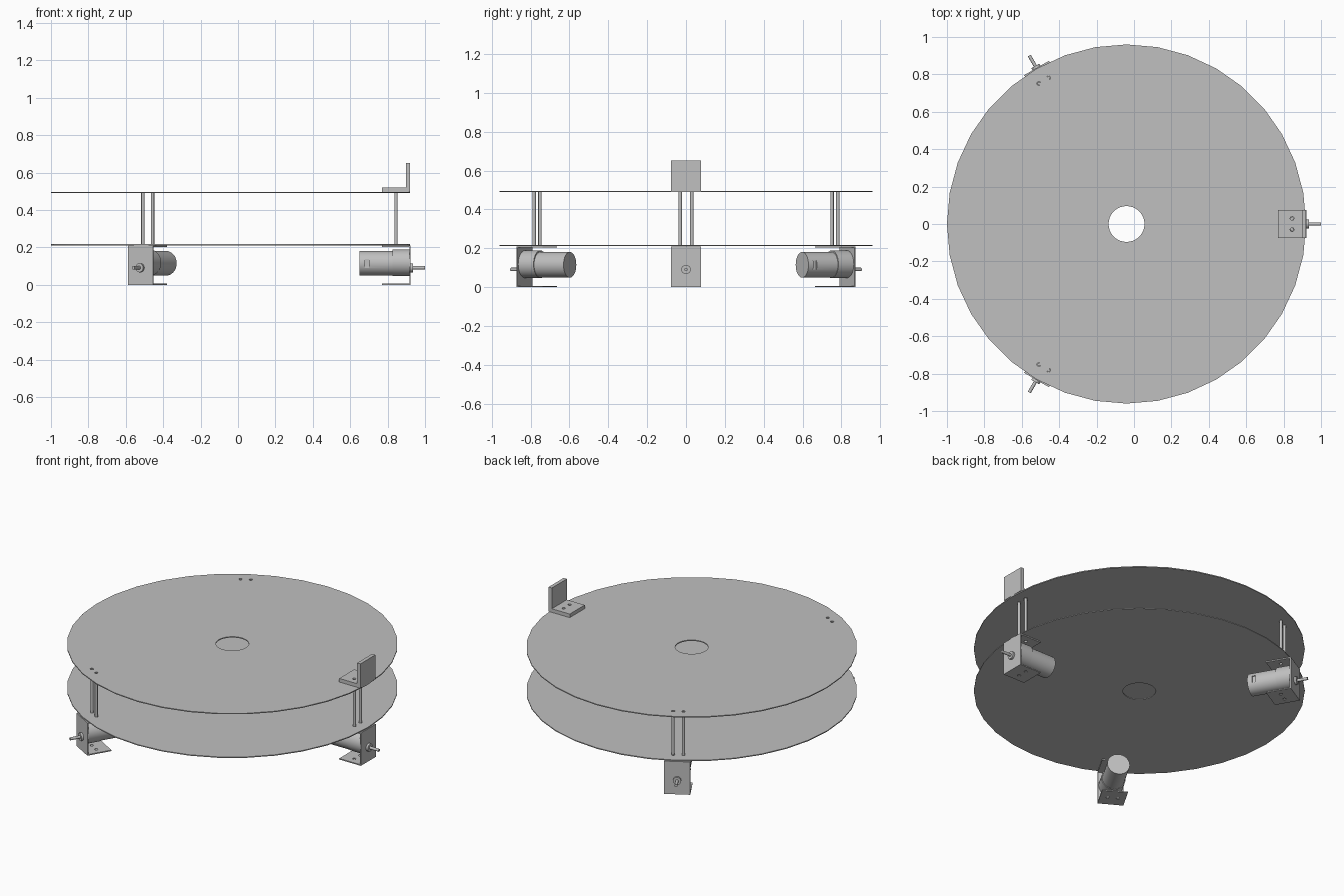
import bpy, bmesh, math
from mathutils import Matrix, Vector

cube = bpy.data.objects.get("Cube")
if cube:
    bpy.data.objects.remove(cube)

GREY = (0.53, 0.53, 0.53, 1)
metal = bpy.data.materials.new("grey metal")
metal.use_nodes = True
metal.diffuse_color = GREY
metal.node_tree.nodes["Principled BSDF"].inputs["Base Color"].default_value = GREY

CENTRE = Matrix.Translation((-0.04, 0, 0))   # parts are laid out around the disc axis
POST_X, POST_Y = 0.885, 0.03
STATIONS = {"front": -120, "left": 0, "back": 120}


def cylinder(bm, start, end, radius, sides=32):
    start, end = Vector(start), Vector(end)
    axis = end - start
    turn = axis.to_track_quat('Z', 'Y').to_matrix().to_4x4()
    bmesh.ops.create_cone(bm, cap_ends=True, segments=sides, radius1=radius, radius2=radius,
                          depth=axis.length, matrix=Matrix.Translation((start + end) / 2) @ turn)


def box(bm, low, high):
    low, high = Vector(low), Vector(high)
    bmesh.ops.create_cube(bm, size=1, matrix=Matrix.Translation((low + high) / 2)
                          @ Matrix.Diagonal((*(high - low), 1)))


def extrude_profile(bm, points, half_width):
    """Sweep an x-z outline across y."""
    face = bm.faces.new([bm.verts.new((x, -half_width, z)) for x, z in points])
    moved = bmesh.ops.extrude_face_region(bm, geom=[face])["geom"]
    bmesh.ops.translate(bm, vec=(0, 2 * half_width, 0),
                        verts=[v for v in moved if isinstance(v, bmesh.types.BMVert)])
    bmesh.ops.recalc_face_normals(bm, faces=bm.faces)


def make_object(name, bm, degrees=0, cutter_bm=None):
    mesh = bpy.data.meshes.new(name)
    bm.to_mesh(mesh)
    bm.free()
    obj = bpy.data.objects.new(name, mesh)
    bpy.context.collection.objects.link(obj)
    if cutter_bm:
        cutter = make_object(name + "_cutter", cutter_bm, degrees)
        cutter.hide_render = True
    obj.matrix_world = CENTRE @ Matrix.Rotation(math.radians(degrees), 4, 'Z')
    if cutter_bm:
        # bake the cut, then discard the cutter
        mod = obj.modifiers.new("holes", 'BOOLEAN')
        mod.operation, mod.solver, mod.object = 'DIFFERENCE', 'EXACT', cutter
        bpy.context.view_layer.update()
        graph = bpy.context.evaluated_depsgraph_get()
        mesh = bpy.data.meshes.new_from_object(obj.evaluated_get(graph))
        obj.modifiers.clear()
        obj.data = mesh
        bpy.data.objects.remove(cutter)
    mesh.materials.clear()
    mesh.materials.append(metal)
    mesh.polygons.foreach_set("use_smooth", [True] * len(mesh.polygons))
    mesh.set_sharp_from_angle(angle=math.radians(30))
    return obj


def screw_holes(bm, low, high, degrees=0):
    turn = Matrix.Rotation(math.radians(degrees), 3, 'Z')
    for y in (-POST_Y, POST_Y):
        cylinder(bm, turn @ Vector((POST_X, y, low)), turn @ Vector((POST_X, y, high)), 0.01, 16)


# Two round plates with a central hole and screw holes
for name, z in (("lower_plate", 0.211), ("upper_plate", 0.490)):
    plate, holes = bmesh.new(), bmesh.new()
    cylinder(plate, (0, 0, z), (0, 0, z + 0.006), 0.96, 36)
    cylinder(holes, (0, 0, z - 0.05), (0, 0, z + 0.05), 0.096, 32)
    for angle in STATIONS.values():
        screw_holes(holes, z - 0.05, z + 0.05, angle)
    make_object(name, plate, 0, holes)

for side, angle in STATIONS.items():
    # Pair of spacer posts
    posts = bmesh.new()
    for y in (-POST_Y, POST_Y):
        cylinder(posts, (POST_X, y, 0.217), (POST_X, y, 0.490), 0.009, 16)
    make_object(side + "_spacer_posts", posts, angle)

    # Thin channel bracket holding the motor
    bracket, holes = bmesh.new(), bmesh.new()
    inner, outer, t, top = 0.81, 0.963, 0.007, 0.210
    extrude_profile(bracket, [(inner, 0), (outer, 0), (outer, top), (inner, top), (inner, top - t),
                              (outer - t, top - t), (outer - t, t), (inner, t)], 0.076)
    screw_holes(holes, -0.02, 0.03)
    screw_holes(holes, 0.19, 0.23)
    make_object(side + "_motor_bracket", bracket, angle, holes)

    # Motor can with a terminal slot in its side
    can, slot = bmesh.new(), bmesh.new()
    cylinder(can, (0.69, 0, 0.115), (0.865, 0, 0.115), 0.066)
    box(slot, (0.72, -0.09, 0.09), (0.74, -0.055, 0.137))
    make_object(side + "_motor_can", can, angle, slot)

    # Gearbox, shaft collar and shaft
    gearbox = bmesh.new()
    cylinder(gearbox, (0.865, 0, 0.118), (0.956, 0, 0.118), 0.071)
    make_object(side + "_gearbox", gearbox, angle)
    shaft = bmesh.new()
    cylinder(shaft, (0.96, 0, 0.091), (0.976, 0, 0.091), 0.024, 24)
    cylinder(shaft, (0.97, 0, 0.091), (1.04, 0, 0.091), 0.009, 16)
    make_object(side + "_shaft", shaft, angle)

# Upright angle bracket on top of the upper plate
angle_bm, holes = bmesh.new(), bmesh.new()
extrude_profile(angle_bm, [(0.81, 0.496), (0.96, 0.496), (0.96, 0.652), (0.937, 0.652),
                           (0.937, 0.519), (0.81, 0.519)], 0.076)
screw_holes(holes, 0.48, 0.54)
make_object("top_angle_bracket", angle_bm, 0, holes)
